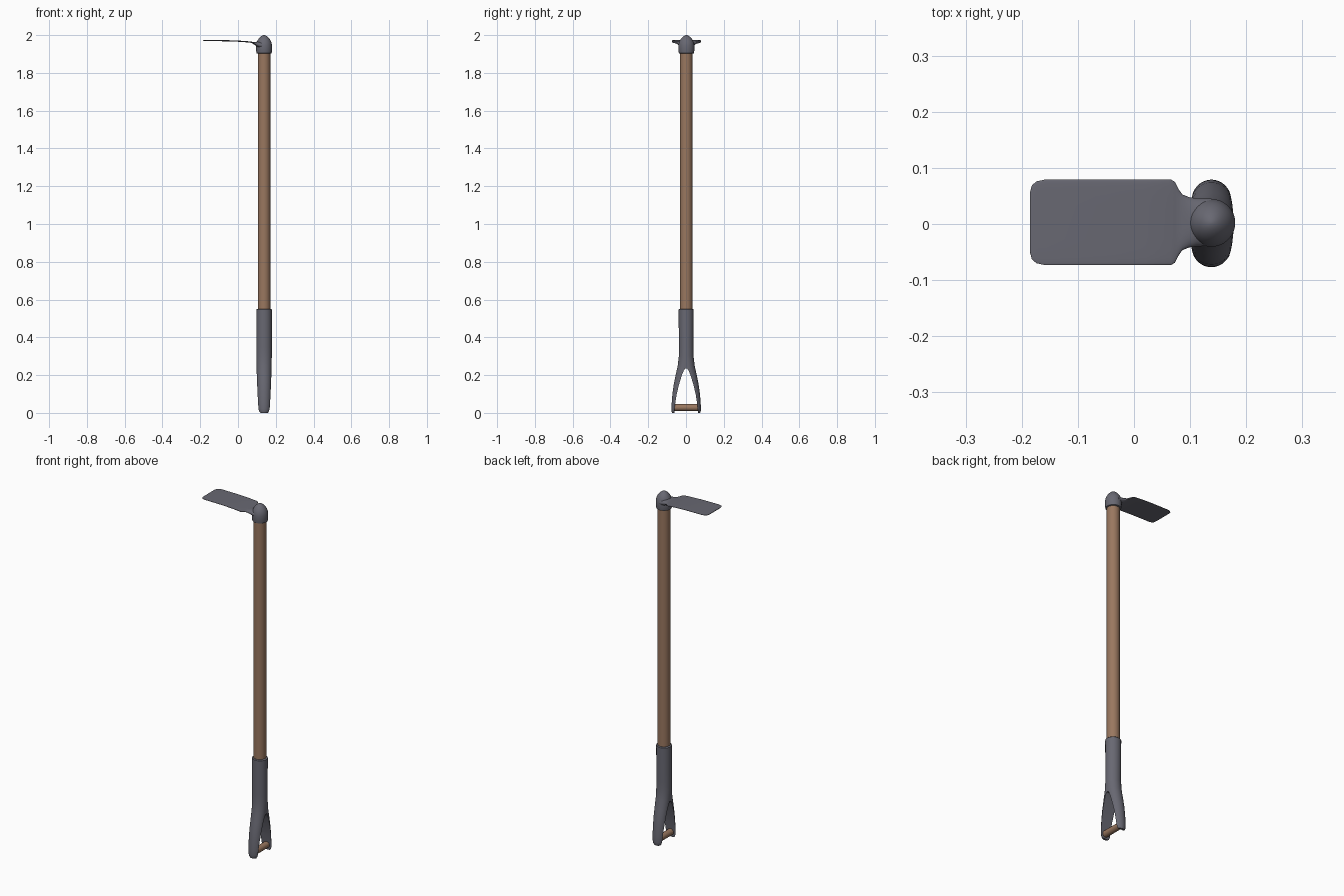
import bpy, bmesh, math

if "Cube" in bpy.data.objects:
    bpy.data.objects.remove(bpy.data.objects["Cube"])

CX = 0.138          # axis of the shaft


def material(name, color):
    m = bpy.data.materials.new(name)
    m.diffuse_color = (*color, 1)
    m.use_nodes = True
    m.node_tree.nodes["Principled BSDF"].inputs["Base Color"].default_value = m.diffuse_color
    return m


steel = material("grey steel", (0.138, 0.138, 0.168))
wood = material("brown wood", (0.32, 0.185, 0.115))


def loft(name, rings, mat, angle=40):
    """Skin a list of equal-length closed rings and cap both ends."""
    bm = bmesh.new()
    rows = [[bm.verts.new(p) for p in ring] for ring in rings]
    n = len(rows[0])
    for a, b in zip(rows, rows[1:]):
        for i in range(n):
            j = (i + 1) % n
            bm.faces.new((a[i], a[j], b[j], b[i]))
    bm.faces.new(rows[0])
    bm.faces.new(rows[-1])
    bmesh.ops.recalc_face_normals(bm, faces=bm.faces)
    me = bpy.data.meshes.new(name)
    bm.to_mesh(me)
    bm.free()
    ob = bpy.data.objects.new(name, me)
    bpy.context.collection.objects.link(ob)
    me.materials.append(mat)
    smooth(ob, angle)
    return ob


def smooth(ob, angle=40):
    bpy.ops.object.select_all(action='DESELECT')
    ob.select_set(True)
    bpy.context.view_layer.objects.active = ob
    bpy.ops.object.shade_smooth_by_angle(angle=math.radians(angle))


def angles(n):
    return [2 * math.pi * (i + 0.5) / n for i in range(n)]


def lathe(name, profile, mat, cy=0.001, n=40):
    """Round part about the shaft axis; profile is (z, radius)."""
    return loft(name, [[(CX + r * math.cos(t), cy + r * math.sin(t), z)
                        for t in angles(n)] for z, r in profile], mat)


def power(v, p):
    return math.copysign(abs(v) ** p, v)


# wooden shaft
lathe("shaft", [(0.4, 0.033), (1.95, 0.033)], wood)

# domed socket on top
lathe("head_socket", [(1.902, 0.036), (1.904, 0.040), (1.920, 0.0425), (1.945, 0.0425),
                      (1.958, 0.040), (1.970, 0.0355), (1.981, 0.0285), (1.990, 0.0205),
                      (1.996, 0.0125), (1.999, 0.006), (2.0, 0.001)], steel, cy=0.002)

# thin blade widening from a thick neck: (x, half width, z centre, half thickness, squareness)
blade = [(-0.185, 0.055, 1.971, 0.0015, 0.4), (-0.182, 0.066, 1.971, 0.002, 0.4),
         (-0.174, 0.073, 1.971, 0.002, 0.4), (-0.158, 0.0765, 1.971, 0.0025, 0.4),
         (-0.05, 0.0765, 1.970, 0.003, 0.4), (0.02, 0.0765, 1.967, 0.003, 0.4),
         (0.066, 0.0765, 1.963, 0.0035, 0.4), (0.073, 0.072, 1.961, 0.004, 0.45),
         (0.079, 0.060, 1.959, 0.005, 0.5), (0.086, 0.050, 1.957, 0.007, 0.6),
         (0.098, 0.045, 1.953, 0.012, 0.75), (0.112, 0.043, 1.949, 0.018, 0.9),
         (0.138, 0.0425, 1.945, 0.025, 1.0)]
loft("blade", [[(x, 0.003 + w * power(math.cos(t), p), z + h * power(math.sin(t), p))
                for t in angles(32)] for x, w, z, h, p in blade], steel, 50)

# forked grip: (z, half width in y, half depth in x)
grip_rows = [(0.551, 0.036, 0.036), (0.547, 0.040, 0.041), (0.35, 0.039, 0.041),
             (0.30, 0.039, 0.041), (0.25, 0.045, 0.040), (0.20, 0.056, 0.039),
             (0.15, 0.066, 0.038), (0.10, 0.073, 0.037), (0.05, 0.077, 0.036),
             (0.02, 0.078, 0.034), (0.007, 0.077, 0.029), (0.0, 0.074, 0.022)]
rings = []
for z, w, r in grip_rows:
    ry = min(w, r)
    rings.append([(CX + r * math.cos(t), 0.001 + ry * math.sin(t)
                   + math.copysign(w - ry, math.sin(t)), z) for t in angles(40)])
grip = loft("forked_grip", rings, steel)

# pointed arch cut through the grip
half = [(0.062, -0.05), (0.062, 0.01), (0.058, 0.05), (0.050, 0.10), (0.038, 0.15),
        (0.023, 0.20), (0.012, 0.226), (0.005, 0.235)]
arch = half + [(-y, z) for y, z in reversed(half)]
cutter = loft("arch_cutter", [[(x, 0.001 + y, z) for y, z in arch] for x in (0.0, 0.3)], steel)
cutter.hide_render = True
mod = grip.modifiers.new("arch", 'BOOLEAN')
mod.operation = 'DIFFERENCE'
mod.solver = 'EXACT'
mod.object = cutter
smooth(grip)
bpy.ops.object.modifier_apply(modifier=mod.name)
bpy.data.objects.remove(cutter)
smooth(grip)

# wooden cross bar between the arms
loft("cross_bar", [[(CX + 0.018 * math.cos(t), y, 0.028 + 0.018 * math.sin(t))
                    for t in angles(24)] for y in (-0.066, 0.068)], wood)
